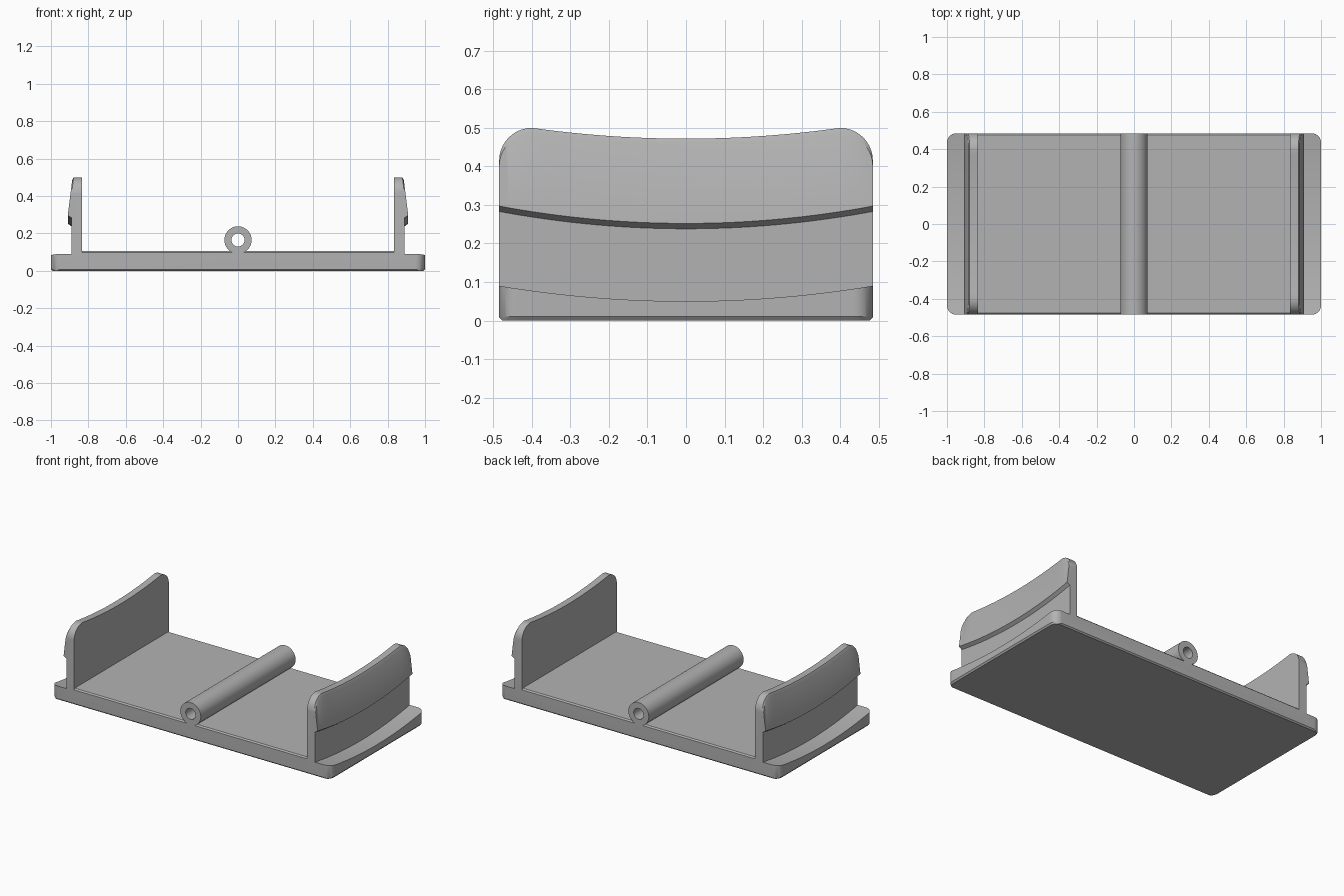
import bpy, bmesh
from math import sin, cos, pi, sqrt, radians
from mathutils import Matrix

cube = bpy.data.objects.get("Cube")
if cube:
    bpy.data.objects.remove(cube, do_unlink=True)

HALF_Y = 0.485
grey = bpy.data.materials.new("matte grey")
grey.use_nodes = True
grey.diffuse_color = (0.45, 0.45, 0.45, 1)
grey.node_tree.nodes["Principled BSDF"].inputs["Base Color"].default_value = grey.diffuse_color


def finish(name, bm):
    bmesh.ops.recalc_face_normals(bm, faces=bm.faces)
    mesh = bpy.data.meshes.new(name)
    bm.to_mesh(mesh)
    bm.free()
    mesh.materials.append(grey)
    obj = bpy.data.objects.new(name, mesh)
    bpy.context.collection.objects.link(obj)
    bpy.ops.object.select_all(action='DESELECT')
    obj.select_set(True)
    bpy.context.view_layer.objects.active = obj
    bpy.ops.object.shade_smooth_by_angle(angle=radians(30))
    return obj


def loft(name, section, ys, mirror=False):
    """Skin the closed x-z outline given by section(y) along the y stations."""
    bm = bmesh.new()
    rings = [[bm.verts.new((x, y, z)) for x, z in section(y)] for y in ys]
    n = len(rings[0])
    for a, b in zip(rings, rings[1:]):
        for i in range(n):
            j = (i + 1) % n
            bm.faces.new((a[i], a[j], b[j], b[i]))
    bm.faces.new(rings[0])
    bm.faces.new(rings[-1])
    if mirror:
        bmesh.ops.transform(bm, matrix=Matrix.Scale(-1, 4, (1, 0, 0)), verts=bm.verts)
    return finish(name, bm)


def stations(radius, steps=10, count=24):
    """Even stations in the middle, arc-spaced ones through the rounded ends."""
    flat = HALF_Y - radius
    arc = [flat + radius * sin(i / steps * pi / 2) for i in range(1, steps + 1)]
    middle = [flat * (2 * i / count - 1) for i in range(count + 1)]
    return [-y for y in reversed(arc)] + middle + arc


def corner_drop(y, radius):
    d = max(0, abs(y) - (HALF_Y - radius))
    return radius - sqrt(max(0, radius ** 2 - d ** 2))


# Base: raised deck, sagging end ledges, rounded corners, softened bottom edge
def base_section(y):
    bow = (y / HALF_Y) ** 2
    w = 1 - corner_drop(y, 0.05)
    ease = max(0, abs(y) - HALF_Y + 0.008)
    ledge = 0.05 + 0.04 * bow
    half = [(0.86, 0.105 - ease), (0.86, ledge), (w, ledge),
            (w, 0.01 + ease), (w - 0.008, ease)]
    return half + [(-x, z) for x, z in reversed(half)]


base_ys = sorted(stations(0.05) + [HALF_Y - 0.008, 0.008 - HALF_Y])
loft("base", base_section, base_ys)


# Side walls: curved top with rounded corners and a tapering outer lip
def wall_section(y):
    bow = (y / HALF_Y) ** 2
    full_top = 0.472 + 0.028 * min(1, (y / 0.4) ** 2)
    top = full_top - corner_drop(y, 0.085)
    lip = 0.252 + 0.045 * bow

    def outer(z):
        return 0.91 - 0.025 * (z - lip) / (full_top - lip)

    return [(0.835, 0.03), (0.835, top), (outer(top) - 0.006, top),
            (outer(top - 0.015), top - 0.015), (0.91, lip),
            (0.89, lip - 0.014), (0.89, 0.03)]


for side, flip in (("left", False), ("right", True)):
    loft(side + "_wall", wall_section, stations(0.085), flip)

# Tube: hollow ring swept about its own axis, resting on the deck
bm = bmesh.new()
SIDES = 48
outline = ((0.073, -HALF_Y), (0.073, HALF_Y), (0.035, HALF_Y), (0.035, -HALF_Y))
rings = []
for i in range(SIDES):
    a = 2 * pi * i / SIDES
    rings.append([bm.verts.new((r * cos(a), y, 0.165 + r * sin(a))) for r, y in outline])
for i in range(SIDES):
    a, b = rings[i], rings[(i + 1) % SIDES]
    for k in range(4):
        m = (k + 1) % 4
        bm.faces.new((a[k], a[m], b[m], b[k]))
finish("centre_tube", bm)
